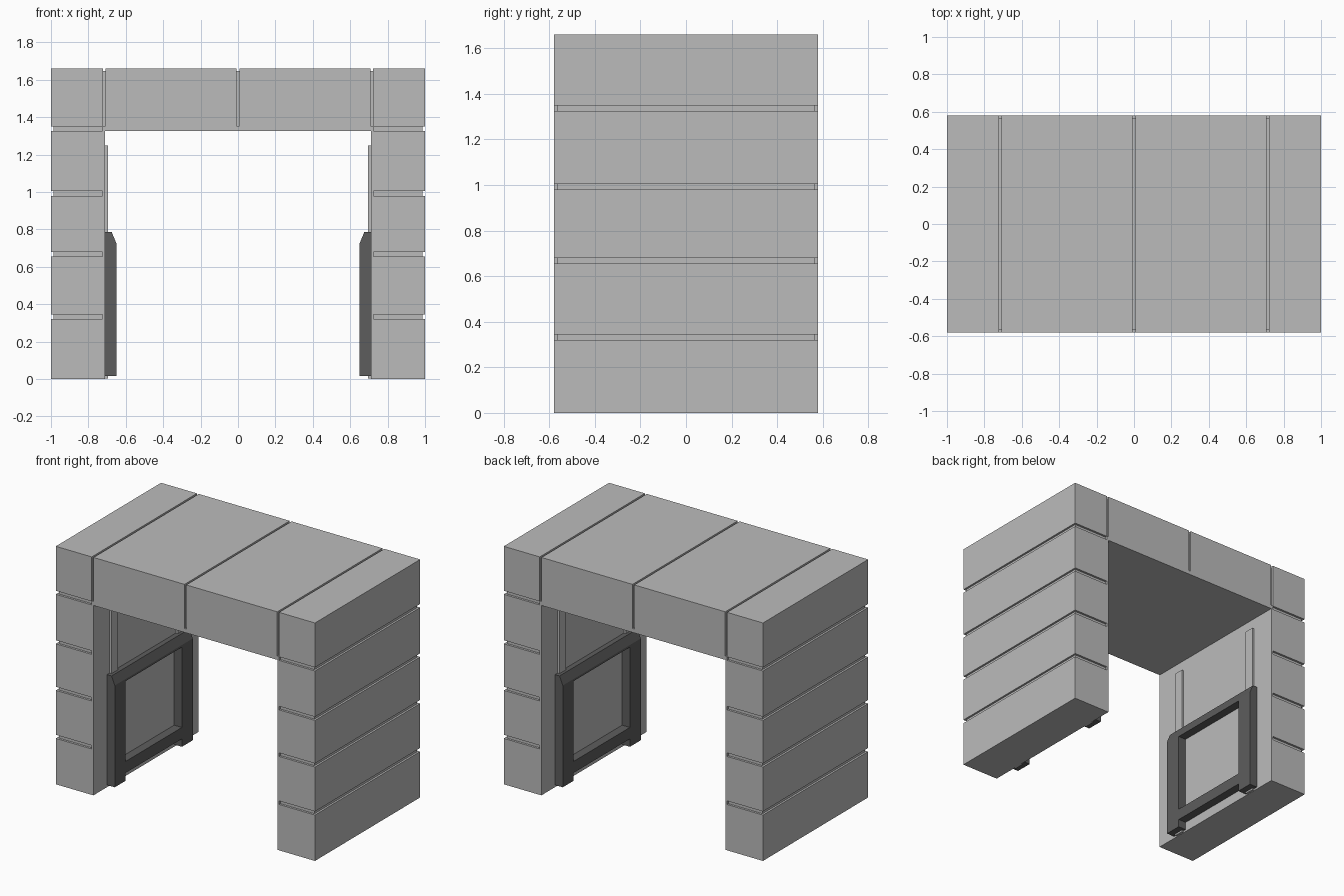
import bpy
import bmesh
from mathutils import Vector

cube = bpy.data.objects.get("Cube")
if cube:
    bpy.data.objects.remove(cube, do_unlink=True)


def material(name, value):
    mat = bpy.data.materials.new(name)
    mat.use_nodes = True
    color = (value, value, value, 1)
    mat.diffuse_color = color
    mat.node_tree.nodes["Principled BSDF"].inputs["Base Color"].default_value = color
    return mat


stone = material("light grey stone", 0.5)
metal = material("dark grey metal", 0.11)

# Half depth of the arch, its height, and the pillar and lintel inner faces
DEPTH, HEIGHT, INNER, SOFFIT = 0.58, 1.66, 0.71, 1.325


def prism(bm, profile, axis, low, high):
    """Extrude a closed 2D profile along the given axis (0=x, 1=y, 2=z)."""
    verts = []
    for u, v in profile:
        co = [u, v]
        co.insert(axis, low)
        verts.append(bm.verts.new(co))
    face = bm.faces.new(verts)
    new = bmesh.ops.extrude_face_region(bm, geom=[face])["geom"]
    shift = Vector((0, 0, 0))
    shift[axis] = high - low
    bmesh.ops.translate(bm, vec=shift, verts=[g for g in new if isinstance(g, bmesh.types.BMVert)])


def make(name, bm, mat):
    bmesh.ops.recalc_face_normals(bm, faces=bm.faces)
    mesh = bpy.data.meshes.new(name)
    bm.to_mesh(mesh)
    bm.free()
    mesh.materials.append(mat)
    obj = bpy.data.objects.new(name, mesh)
    bpy.context.collection.objects.link(obj)
    return obj


def rect(u0, u1, v0, v1):
    return [(u0, v0), (u1, v0), (u1, v1), (u0, v1)]


# Solid stone arch
bm = bmesh.new()
half = [(INNER, SOFFIT), (INNER, 0), (1, 0), (1, HEIGHT)]
prism(bm, half + [(-x, z) for x, z in reversed(half)], 1, -DEPTH, DEPTH)
arch = make("stone_arch", bm, stone)

# Groove cutters: horizontal joints around the pillars, vertical joints over the lintel
bm = bmesh.new()
joint = [(0.724, -0.7), (1.1, -0.7), (1.1, 0.7), (0.724, 0.7),
         (0.724, 0.565), (0.986, 0.565), (0.986, -0.565), (0.724, -0.565)]
for side in (-1, 1):
    for z in (0.32, 0.655, 0.98, SOFFIT):
        prism(bm, [(side * x, y) for x, y in joint], 2, z, z + 0.025)
over = [(-0.7, 1.352), (-0.568, 1.352), (-0.568, 1.648), (0.568, 1.648),
        (0.568, 1.352), (0.7, 1.352), (0.7, 1.8), (-0.7, 1.8)]
for x in (-0.716, 0, 0.716):
    prism(bm, over, 0, x - 0.007, x + 0.007)
cutter = make("groove_cutter", bm, stone)
cutter.hide_render = True

mod = arch.modifiers.new("grooves", "BOOLEAN")
mod.operation = "DIFFERENCE"
mod.solver = "EXACT"
mod.object = cutter
bpy.context.view_layer.objects.active = arch
bpy.ops.object.modifier_apply(modifier=mod.name)
bpy.data.objects.remove(cutter, do_unlink=True)

# Wall strips and chamfered open frames on both inner walls
for side, label in ((1, "left"), (-1, "right")):
    bm = bmesh.new()
    for y in (-0.4, 0.33):
        prism(bm, rect(side * 0.695, side * INNER, 0.003, 1.25), 1, y, y + 0.07)
    make(label + "_wall_strips", bm, stone)

    bm = bmesh.new()
    cap = [(0.65, 0.725), (0.675, 0.785), (INNER, 0.785)]
    post = [(side * x, z) for x, z in [(INNER, 0.015), (0.65, 0.015)] + cap]
    top = [(side * x, z) for x, z in [(INNER, 0.71), (0.65, 0.71)] + cap]
    for y in (-0.43, 0.31):
        prism(bm, post, 1, y, y + 0.12)
    prism(bm, top, 1, -0.31, 0.31)
    prism(bm, rect(side * 0.65, side * INNER, 0.07, 0.15), 1, -0.31, 0.31)
    make(label + "_frame", bm, metal)
